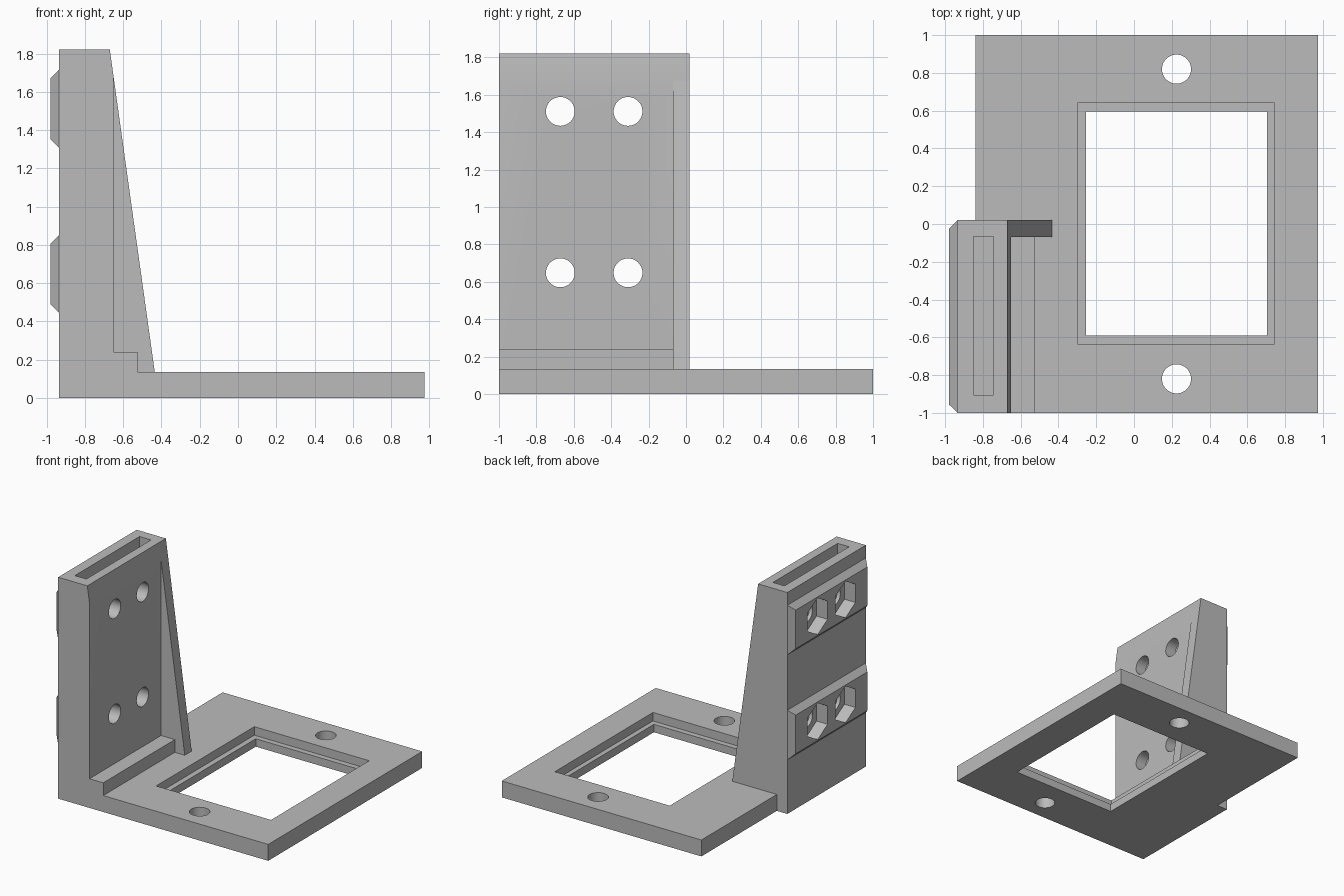
import bpy
import bmesh
from math import pi, radians
from mathutils import Matrix

cube = bpy.data.objects.get("Cube")
if cube:
    bpy.data.objects.remove(cube, do_unlink=True)

# One plain grey for the whole bracket
GREY = (0.5, 0.5, 0.5, 1.0)
grey = bpy.data.materials.new("plain grey")
grey.use_nodes = True
grey.diffuse_color = GREY
grey.node_tree.nodes["Principled BSDF"].inputs["Base Color"].default_value = GREY


def finish(name, bm):
    bmesh.ops.recalc_face_normals(bm, faces=bm.faces)
    mesh = bpy.data.meshes.new(name)
    bm.to_mesh(mesh)
    bm.free()
    mesh.materials.append(grey)
    ob = bpy.data.objects.new(name, mesh)
    bpy.context.collection.objects.link(ob)
    return ob


def extrude(name, profile, y0, y1):
    """Extrude an x-z outline from y0 to y1."""
    bm = bmesh.new()
    face = bm.faces.new([bm.verts.new((x, y0, z)) for x, z in profile])
    ext = bmesh.ops.extrude_face_region(bm, geom=[face])
    verts = [g for g in ext["geom"] if isinstance(g, bmesh.types.BMVert)]
    bmesh.ops.translate(bm, verts=verts, vec=(0, y1 - y0, 0))
    return finish(name, bm)


def box(name, x0, x1, y0, y1, z0, z1):
    return extrude(name, [(x0, z0), (x1, z0), (x1, z1), (x0, z1)], y0, y1)


def prism(name, sides, radius, length, centre, axis="Z"):
    """Regular prism along z or x; along x a corner points up."""
    bm = bmesh.new()
    turn = Matrix.Rotation(pi / 2, 4, "Y") if axis == "X" else Matrix.Identity(4)
    bmesh.ops.create_cone(bm, cap_ends=True, segments=sides, radius1=radius,
                          radius2=radius, depth=length)
    if axis == "X":
        # put a corner on the local x axis, which becomes vertical
        first = max(bm.verts, key=lambda v: v.co.x)
        if abs(first.co.x - radius) > radius * 0.001:
            bmesh.ops.rotate(bm, verts=bm.verts, cent=(0, 0, 0),
                             matrix=Matrix.Rotation(pi / sides, 3, "Z"))
    bmesh.ops.transform(bm, matrix=Matrix.Translation(centre) @ turn, verts=bm.verts)
    return finish(name, bm)


def cut(target, cutter, keep=False):
    cutter.hide_render = True
    mod = target.modifiers.new("cut", "BOOLEAN")
    mod.operation = "DIFFERENCE"
    mod.solver = "EXACT"
    mod.object = cutter
    with bpy.context.temp_override(object=target, active_object=target,
                                   selected_objects=[target]):
        bpy.ops.object.modifier_apply(modifier=mod.name)
    if not keep:
        bpy.data.objects.remove(cutter, do_unlink=True)


BACK, FACE, TOP = -0.935, -0.65, 1.82
PLATE_X, PLATE_Z = -0.84, 0.135
FRONT, END = -1.0, 0.02
GUSSET_Y = -0.07
BOLT_R = 0.077

# Base plate with a stepped window and two bolt holes
base = box("base_plate", PLATE_X, 0.975, -1, 1, 0, PLATE_Z)
cut(base, box("window_cut", -0.255, 0.705, -0.59, 0.595, -0.1, 0.3))
cut(base, box("recess_cut", -0.30, 0.745, -0.635, 0.64, 0.065, 0.3))
for y in (-0.82, 0.82):
    cut(base, prism("bolt_cut", 48, BOLT_R, 1, (0.225, y, 0)))

# Upright wall, hollowed by a deep slot from the top
wall = extrude("upright_wall", [
    (BACK, 0), (PLATE_X, 0), (PLATE_X, PLATE_Z), (FACE, PLATE_Z),
    (FACE, 1.677), (-0.67, TOP), (BACK, TOP)], FRONT, END)
cut(wall, box("slot_cut", -0.85, -0.745, -0.905, -0.065, 0.14, 2))

# Foot step and sloping side gusset
box("foot_step", FACE, -0.525, FRONT, GUSSET_Y, PLATE_Z, 0.24)
extrude("side_gusset", [(FACE, PLATE_Z), (-0.435, PLATE_Z), (FACE, 1.677)],
        GUSSET_Y, END)

# Bevelled rails on the back, each with two hexagonal nut pockets
BEVEL = 0.045
for label, z in (("lower", 0.648), ("upper", 1.511)):
    bm = bmesh.new()
    bmesh.ops.create_cube(bm, size=1)
    for v in bm.verts:
        outer = v.co.x < 0
        inset = BEVEL if outer else 0
        v.co.y = END - inset if v.co.y > 0 else FRONT + inset
        v.co.z = z + (1 if v.co.z > 0 else -1) * (0.204 - inset)
        v.co.x = BACK - inset
    rail = finish(label + "_rail", bm)
    for y in (-0.672, -0.31):
        pocket = prism("nut_cut", 6, 0.15, 0.12, (-0.94, y, z), "X")
        cut(rail, pocket, keep=True)
        cut(wall, pocket)
        cut(wall, prism("bolt_cut", 48, BOLT_R, 1, (-0.8, y, z), "X"))

# Smooth the round holes, keep every other edge crisp
for ob in bpy.context.collection.objects:
    if ob.type == "MESH" and grey.name in ob.data.materials:
        for other in bpy.context.selected_objects:
            other.select_set(False)
        ob.select_set(True)
        bpy.context.view_layer.objects.active = ob
        bpy.ops.object.shade_smooth_by_angle(angle=radians(25))
